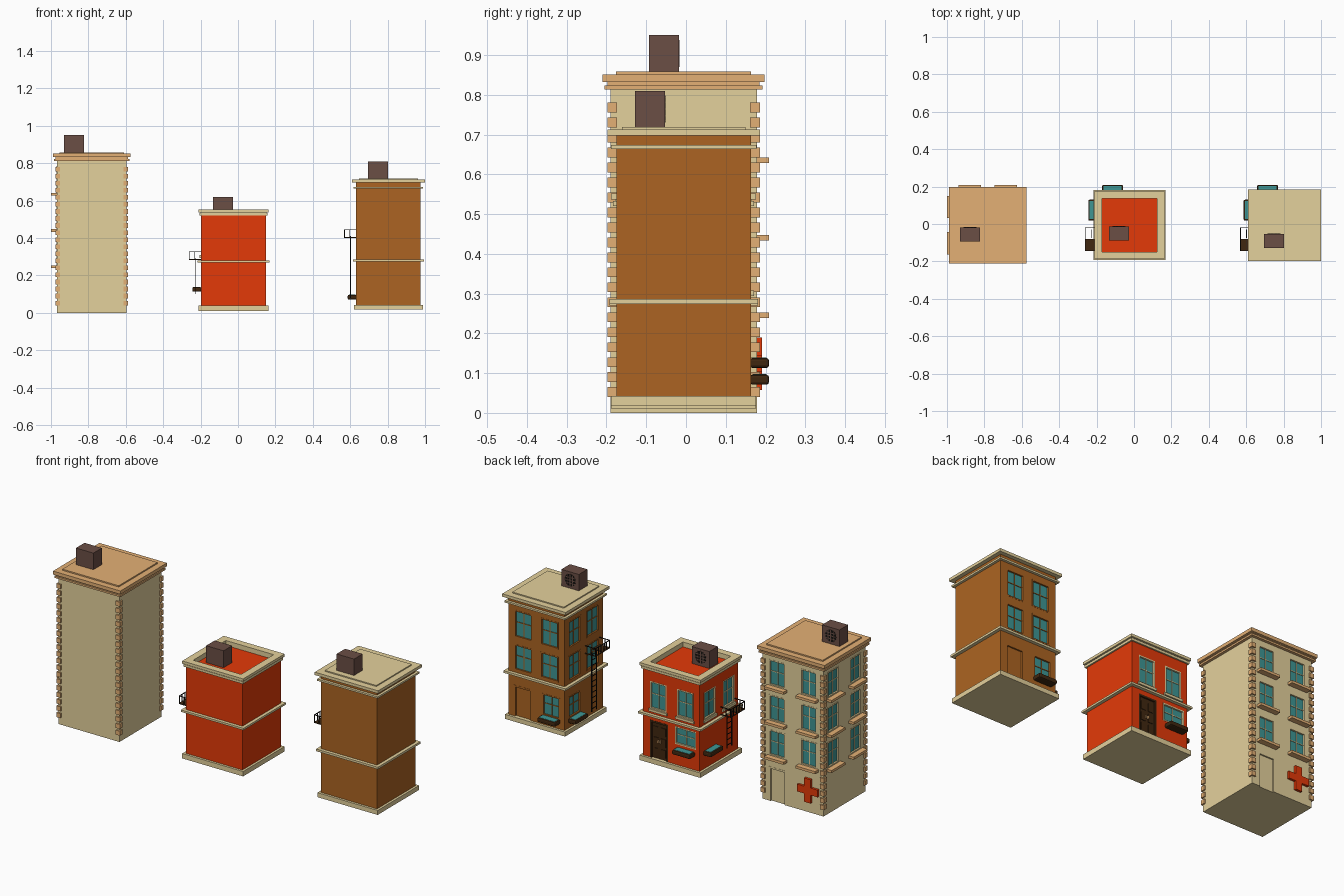
import bpy, bmesh, math
from mathutils import Matrix

if "Cube" in bpy.data.objects:
    bpy.data.objects.remove(bpy.data.objects["Cube"])


def material(name, r, g, b):
    m = bpy.data.materials.new(name)
    lin = [((c / 255 + 0.055) / 1.055) ** 2.4 if c > 10 else c / 255 / 12.92 for c in (r, g, b)]
    m.diffuse_color = (*lin, 1)
    m.use_nodes = True
    m.node_tree.nodes["Principled BSDF"].inputs["Base Color"].default_value = m.diffuse_color
    return m


CREAM = material("cream stone", 228, 209, 156)
TAN = material("tan stone", 228, 176, 117)
RED = material("red brick", 228, 58, 8)
BROWN = material("brown brick", 172, 100, 34)
VENT = material("vent metal", 107, 78, 69)
GLASS = material("teal glass", 62, 150, 148)
WOOD = material("dark wood", 64, 39, 16)
IRON = material("black iron", 20, 18, 16)

parts = {}  # part name -> (bmesh, material)


def mesh_for(name, mat):
    if name not in parts:
        parts[name] = (bmesh.new(), mat)
    return parts[name][0]


def box(name, mat, x0, x1, y0, y1, z0, z1, bevel=0):
    """Axis-aligned box added to the named part."""
    bm = mesh_for(name, mat)
    mtx = Matrix.Translation(((x0 + x1) / 2, (y0 + y1) / 2, (z0 + z1) / 2)) @ Matrix.Diagonal((x1 - x0, y1 - y0, z1 - z0, 1))
    verts = bmesh.ops.create_cube(bm, size=1, matrix=mtx)["verts"]
    if bevel:
        edges = {e for v in verts for e in v.link_edges}
        bmesh.ops.bevel(bm, geom=list(edges), offset=bevel, segments=2, profile=0.5, affect='EDGES')


class House:
    def __init__(self, name, cx, cy, hx, hy):
        self.n, self.cx, self.cy, self.hx, self.hy = name, cx, cy, hx, hy

    def slab(self, part, mat, out, z0, z1):
        """Layer following the plan, pushed out from the wall."""
        box(f"{self.n}_{part}", mat, self.cx - self.hx - out, self.cx + self.hx + out,
            self.cy - self.hy - out, self.cy + self.hy + out, z0, z1)

    def on(self, part, mat, side, u0, u1, d0, d1, z0, z1, bevel=0):
        """Box on a wall: u along the wall, d outwards."""
        if side == "back":
            w = self.cy + self.hy
            box(f"{self.n}_{part}", mat, self.cx + u0, self.cx + u1, w + d0, w + d1, z0, z1, bevel)
        else:
            w = self.cx - self.hx
            box(f"{self.n}_{part}", mat, w - d1, w - d0, self.cy + u0, self.cy + u1, z0, z1, bevel)

    def frame(self, part, mat, side, u, w, z0, z1, t, bottom=True):
        """Frame lining a recess cut into the wall."""
        a, b = u - w / 2, u + w / 2
        self.on("wall_cutter", None, side, a, b, -0.012, 0.02, z0 if bottom else z0 - .001, z1)
        self.on(part, mat, side, a, a + t, -0.013, 0.001, z0, z1)
        self.on(part, mat, side, b - t, b, -0.013, 0.001, z0, z1)
        self.on(part, mat, side, a + t, b - t, -0.013, 0.001, z1 - t, z1)
        if bottom:
            self.on(part, mat, side, a + t, b - t, -0.013, 0.001, z0, z0 + t)

    def window(self, side, u, w, z0, z1, mat, sill=None, sill_out=0.008, sill_over=0.006):
        self.frame("window_frames", mat, side, u, w, z0, z1, 0.007)
        self.on("window_glass", GLASS, side, u - w / 2 + .004, u + w / 2 - .004, -0.016, -0.008, z0 + .004, z1 - .004)
        self.on("window_bars", mat, side, u - .002, u + .002, -0.01, -0.005, z0 + .005, z1 - .005)
        zm = z0 + (z1 - z0) * 0.55
        self.on("window_bars", mat, side, u - w / 2 + .005, u + w / 2 - .005, -0.01, -0.005, zm - .002, zm + .002)
        if sill:
            self.on("window_sills", sill, side, u - w / 2 - sill_over, u + w / 2 + sill_over,
                    -0.002, sill_out, z0 - 0.014, z0)

    def planter(self, side, u, z):
        self.on("planter_boxes", WOOD, side, u - .056, u + .056, -0.003, 0.046, z - .013, z + .012, 0.007)
        self.on("planter_fill", GLASS, side, u - .048, u + .048, 0.004, 0.039, z + .009, z + .0135)

    def door(self, u, w, z0, z1, frame_mat, leaf_mat, double=False):
        self.frame("door_frame", frame_mat, "back", u, w, z0, z1, 0.01, bottom=False)
        self.on("door_leaf", leaf_mat, "back", u - w / 2 + .008, u + w / 2 - .008, -0.016, -0.007, z0, z1 - .008)
        if double:
            # raised panels and handles
            for s in (-1, 1):
                for k in range(3):
                    zc = z0 + .035 + k * .06
                    self.on("door_panels", leaf_mat, "back", u + s * .022 - .014, u + s * .022 + .014,
                            -.009, -0.004, zc - .022, zc + .022)
                self.on("door_handles", TAN, "back", u + s * .006 - .003, u + s * .006 + .003, -.009, 0, z0 + .09, z0 + .105)

    def fire_escape(self, zf, ladder_bottom):
        """Balcony with a ladder hatch on the left wall."""
        t, u0, um, u1, d = 0.0035, -0.139, -0.075, -0.012, 0.064
        P, s = "fire_escape", "left"
        self.on(P, WOOD, s, u0, um, 0, d, zf, zf + .005)
        self.on(P, WOOD, s, um, u1, d - t, d, zf, zf + .005)
        self.on(P, WOOD, s, u1 - t, u1, 0, d, zf, zf + .005)
        R, top = "fire_escape_rail", zf + .046
        self.on(R, IRON, s, u0, u1, d - t, d, top - t, top)
        for u in (u0, u1 - t):
            self.on(R, IRON, s, u, u + t, 0, d, top - t, top)
            self.on(R, IRON, s, u, u + t, d / 2, d / 2 + t, zf, top)
        for k in range(6):
            u = u0 + (u1 - u0 - t) * k / 5
            self.on(R, IRON, s, u, u + t, d - t, d, zf, top)
        # ladder rails and rungs
        for u in (-0.07, -0.028):
            self.on("ladder", IRON, s, u, u + t, .028, .033, ladder_bottom, zf + .01)
        z = ladder_bottom + .015
        while z < zf:
            self.on("ladder", IRON, s, -0.07, -0.0245, .029, .032, z, z + t)
            z += .03

    def roof_vent(self, x0, y0, z0, z1):
        """Roof unit with a round grille facing back."""
        x1, y1 = x0 + .107, y0 + .075
        box(f"{self.n}_roof_vent", VENT, x0, x1, y0, y1, z0, z1)
        xc, zc, r = (x0 + x1) / 2, z1 - .046, 0.034
        rot = Matrix.Rotation(math.pi / 2, 4, 'X')
        bmesh.ops.create_cone(mesh_for(f"{self.n}_vent_opening", IRON), cap_ends=True, segments=16, radius1=r, radius2=r,
                              depth=0.002, matrix=Matrix.Translation((xc, y1, zc)) @ rot)
        for o in (-.016, 0, .016):
            h = math.sqrt(r * r - o * o)
            box(f"{self.n}_vent_grille", VENT, xc + o - .0025, xc + o + .0025, y1, y1 + .002, zc - h, zc + h)
            box(f"{self.n}_vent_grille", VENT, xc - h, xc + h, y1, y1 + .002, zc + o - .0025, zc + o + .0025)


# --- tall clinic building ---
a = House("tall_house", -0.782, -0.006, 0.187, 0.184)
a.slab("walls", CREAM, 0, 0, 0.83)
a.slab("cornice", TAN, 0.015, 0.813, 0.823)
a.slab("cornice", TAN, 0.007, 0.823, 0.832)
a.slab("cornice", TAN, 0.020, 0.832, 0.851)
a.slab("roof_plate", TAN, -0.014, 0.851, 0.858)
for i in range(20):  # corner stones
    z = 0.052 + i * 0.0377
    for sx in (-1, 1):
        for sy in (-1, 1):
            x, y = a.cx + sx * (a.hx - .0045), a.cy + sy * (a.hy - .0045)
            box("tall_house_corner_stones", TAN, x - .0125, x + .0125, y - .0125, y + .0125, z - .0125, z + .0125)
for zs in (0.253, 0.447, 0.642):
    for side in ("back", "left"):
        for u in (-.097, .097):
            a.window(side, u, 0.1, zs, zs + 0.143, CREAM, TAN, 0.031, 0.01)
a.door(0.095, 0.105, 0.0, 0.19, CREAM, CREAM)
a.on("cross_sign", RED, "back", -.117, -.077, 0, .013, .058, .19)
for e in ((-.16, -.117), (-.077, -.034)):
    a.on("cross_sign", RED, "back", *e, 0, .013, .104, .144)
a.roof_vent(-0.93, -0.093, 0.857, 0.95)

# --- short red building ---
b = House("red_house", -0.024, -0.006, 0.174, 0.169)
b.slab("walls", RED, 0, 0.015, 0.525)
b.slab("plinth", CREAM, 0.013, 0.011, 0.038)
b.slab("band", CREAM, 0.018, 0.27, 0.281)
# parapet ring in steps around the sunken roof
for out, z0, z1 in ((0.008, 0.52, 0.533), (0.013, 0.537, 0.552), (0.003, 0.533, 0.537)):
    X, Y, ix, iy = b.hx + out, b.hy + out, 0.147, 0.143
    for s in (-1, 1):
        y = sorted((b.cy + s * iy, b.cy + s * Y))
        x = sorted((b.cx + s * ix, b.cx + s * X))
        box("red_house_parapet", CREAM, b.cx - X, b.cx + X, *y, z0, z1)
        box("red_house_parapet", CREAM, *x, b.cy - iy, b.cy + iy, z0, z1)
for side in ("back", "left"):
    for u in (-.085, .08):
        b.window(side, u, 0.1, 0.308, 0.46, CREAM, CREAM)
b.window("back", -.088, 0.13, 0.152, 0.25, CREAM)
b.planter("back", -.09, 0.126)
b.planter("left", .08, 0.126)
b.door(0.075, 0.11, 0.037, 0.245, WOOD, WOOD, True)
b.fire_escape(0.283, 0.1)
b.roof_vent(-0.134, -0.088, 0.52, 0.619)

# --- mid-height brown building ---
c = House("brown_house", 0.804, -0.006, 0.172, 0.169)
c.slab("walls", BROWN, 0, 0.02, 0.7)
c.slab("plinth", CREAM, 0.013, 0.018, 0.043)
c.slab("band", CREAM, 0.018, 0.274, 0.286)
c.slab("band", CREAM, 0.014, 0.664, 0.674)
c.slab("cornice", CREAM, 0.0225, 0.697, 0.713)
c.slab("roof_plate", CREAM, -0.014, 0.713, 0.719)
for side in ("back", "left"):
    for u in (-.08, .08):
        c.window(side, u, 0.108, 0.3, 0.442, BROWN)
        c.window(side, u, 0.108, 0.482, 0.632, BROWN)
    c.window(side, -.09 if side == "back" else .08, 0.108, 0.095, 0.215, BROWN)
c.planter("back", -.09, 0.084)
c.planter("left", .08, 0.084)
c.door(0.083, 0.112, 0.044, 0.215, BROWN, BROWN)
c.fire_escape(0.4, 0.08)
c.roof_vent(0.695, -0.128, 0.717, 0.81)

# --- turn the collected parts into objects ---
for name, (bm, mat) in parts.items():
    me = bpy.data.meshes.new(name)
    bm.to_mesh(me)
    bm.free()
    if mat:
        me.materials.append(mat)
    bpy.context.collection.objects.link(bpy.data.objects.new(name, me))

# cut window and door recesses into the walls
for house in (a, b, c):
    cutter = bpy.data.objects[f"{house.n}_wall_cutter"]
    cutter.hide_render = True
    cutter.hide_set(True)
    mod = bpy.data.objects[f"{house.n}_walls"].modifiers.new("recesses", 'BOOLEAN')
    mod.operation, mod.solver, mod.object = 'DIFFERENCE', 'EXACT', cutter
